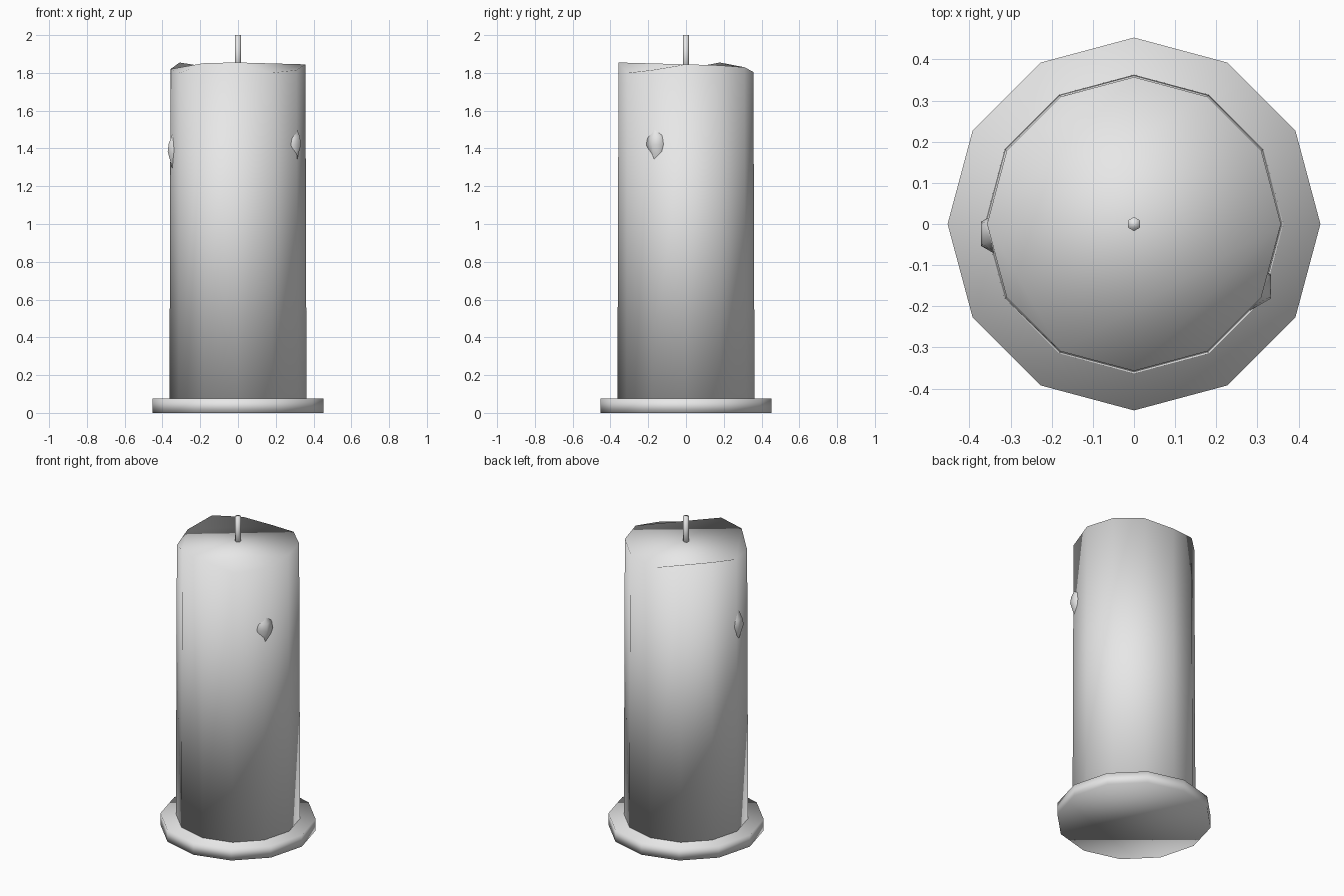
import bpy
import bmesh
from math import cos, sin, pi

cube = bpy.data.objects.get("Cube")
if cube:
    bpy.data.objects.remove(cube, do_unlink=True)

GREY = (0.8, 0.8, 0.8, 1.0)
mat = bpy.data.materials.new("pale wax grey")
mat.use_nodes = True
mat.diffuse_color = GREY
mat.node_tree.nodes["Principled BSDF"].inputs["Base Color"].default_value = GREY


def lathe(name, profile, sides, turn=0.0, centre=(0, 0, 0), rim=None, cuts=()):
    """Stack rings of (radius, height); rim gives the top ring its own heights."""
    bm = bmesh.new()
    rings = []
    for radius, z in profile:
        ring = []
        for i in range(sides):
            a = turn + 2 * pi * i / sides
            ring.append(bm.verts.new((radius * cos(a), radius * sin(a), z)))
        rings.append(ring)
    if rim:
        for v, z in zip(rings[-1], rim):
            v.co.z = z
    for low, high in zip(rings, rings[1:]):
        for i in range(sides):
            j = (i + 1) % sides
            bm.faces.new((low[i], low[j], high[j], high[i]))
    bm.faces.new(rings[0][::-1])
    bm.faces.new(rings[-1])
    # fold the uneven top along the chosen diagonals
    for a, b in cuts:
        bmesh.ops.connect_verts(bm, verts=[rings[-1][a], rings[-1][b]])
    for face in bm.faces:
        face.smooth = True
    mesh = bpy.data.meshes.new(name)
    bm.to_mesh(mesh)
    bm.free()
    mesh.materials.append(mat)
    obj = bpy.data.objects.new(name, mesh)
    obj.location = centre
    bpy.context.collection.objects.link(obj)
    return obj


# Dish under the candle
lathe("base_dish", [(0.453, 0), (0.453, 0.075)], 12)

# Wax column with an uneven melted rim
RIM = [1.845, 1.84, 1.83, 1.805, 1.83, 1.855,
       1.82, 1.80, 1.852, 1.855, 1.80, 1.815]
lathe("candle_body", [(0.363, 0.06), (0.357, 1.83)], 12,
      rim=RIM, cuts=[(2, 8), (2, 6), (0, 8)])

# Wick
lathe("wick", [(0.017, 1.78), (0.017, 2.0)], 6, turn=pi / 6)

# Wax drips, pointed below and rounder above
DRIP = [(0.004, -0.15), (0.034, -0.08), (0.058, 0.0), (0.052, 0.04), (0.03, 0.09), (0.004, 0.13)]
lathe("left_drip", DRIP, 6, turn=pi / 6, centre=(0.283, -0.152, 1.42))
lathe("right_drip", DRIP, 6, turn=pi / 6, centre=(-0.322, -0.024, 1.385))
